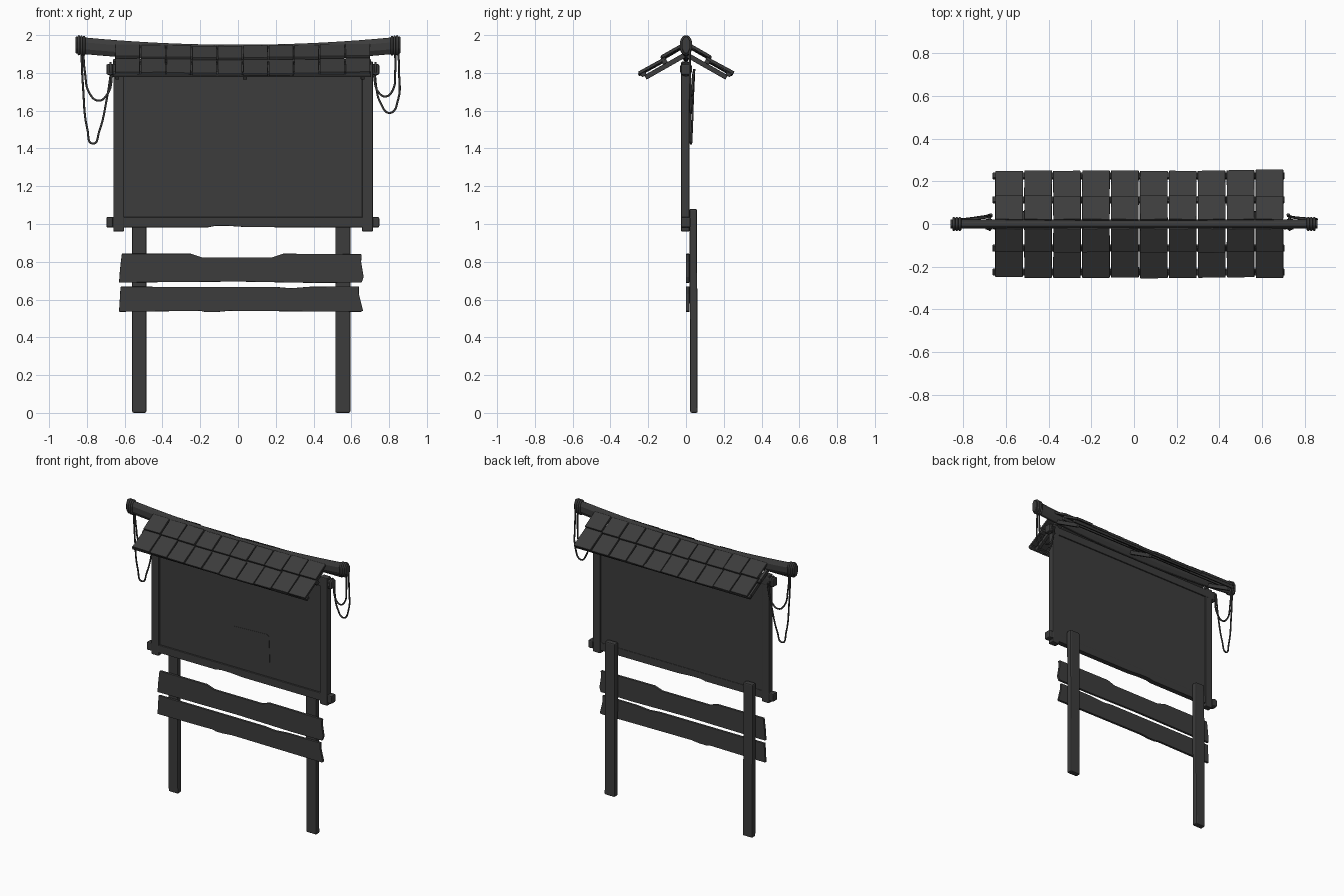
import bpy, bmesh, math, random
from mathutils import Matrix, Vector

random.seed(4)
cube = bpy.data.objects.get("Cube")
if cube:
    bpy.data.objects.remove(cube, do_unlink=True)

charcoal = bpy.data.materials.new("charcoal wood")
charcoal.use_nodes = True
COLOUR = (0.045, 0.045, 0.045, 1)
charcoal.diffuse_color = COLOUR
charcoal.node_tree.nodes["Principled BSDF"].inputs["Base Color"].default_value = COLOUR


def finish(name, bm, bevel=0.0):
    bmesh.ops.recalc_face_normals(bm, faces=bm.faces)
    mesh = bpy.data.meshes.new(name)
    bm.to_mesh(mesh)
    bm.free()
    mesh.materials.append(charcoal)
    ob = bpy.data.objects.new(name, mesh)
    bpy.context.collection.objects.link(ob)
    if bevel:
        mod = ob.modifiers.new("Soft edges", "BEVEL")
        mod.width = bevel
        mod.segments = 2
        mod.limit_method = "ANGLE"
    return ob


def add_box(bm, x, y, z, rot=None):
    """Box from (low, high) ranges, optionally rotated about its centre."""
    spans = (x, y, z)
    centre = Vector([(a + b) / 2 for a, b in spans])
    size = [b - a for a, b in spans]
    m = Matrix.Translation(centre) @ (rot or Matrix()) @ Matrix.Diagonal((*size, 1))
    bmesh.ops.create_cube(bm, size=1, matrix=m)


def box(name, x, y, z, bevel=0.006, rot=None):
    bm = bmesh.new()
    add_box(bm, x, y, z, rot)
    return finish(name, bm, bevel)


def outline(name, points, y0, y1, bevel=0.003):
    """Extrude an (x, z) outline from y0 to y1."""
    bm = bmesh.new()
    face = bm.faces.new([bm.verts.new((x, y0, z)) for x, z in points])
    ext = bmesh.ops.extrude_face_region(bm, geom=[face])
    verts = [v for v in ext["geom"] if isinstance(v, bmesh.types.BMVert)]
    bmesh.ops.translate(bm, vec=(0, y1 - y0, 0), verts=verts)
    return finish(name, bm, bevel)


def sloped(bm, x, start, end, thick, turn=0.0):
    """Slab running between two (y, z) points."""
    (y0, z0), (y1, z1) = start, end
    length = math.hypot(y1 - y0, z1 - z0)
    cy, cz = (y0 + y1) / 2, (z0 + z1) / 2
    rot = Matrix.Rotation(math.atan2(z1 - z0, y1 - y0), 4, "X") @ Matrix.Rotation(turn, 4, "Z")
    add_box(bm, x, (cy - length / 2, cy + length / 2),
            (cz - thick / 2, cz + thick / 2), rot)


def rope(name, points, radius=0.006, closed=False):
    curve = bpy.data.curves.new(name, "CURVE")
    curve.dimensions = "3D"
    curve.bevel_depth = radius
    curve.bevel_resolution = 2
    curve.resolution_u = 6
    curve.use_fill_caps = True
    spline = curve.splines.new("BEZIER")
    spline.bezier_points.add(len(points) - 1)
    for bp, co in zip(spline.bezier_points, points):
        bp.co = co
        bp.handle_left_type = bp.handle_right_type = "AUTO"
    spline.use_cyclic_u = closed
    curve.materials.append(charcoal)
    ob = bpy.data.objects.new(name, curve)
    bpy.context.collection.objects.link(ob)


# Legs behind the board, leaning very slightly outward
for side, x0, x1 in (("right", -0.56, -0.485), ("left", 0.515, 0.595)):
    leg = box(side + "_leg", (x0, x1), (0.022, 0.062), (0, 1.08), 0.008)
    for v in leg.data.vertices:
        if v.co.z > 0.5:
            v.co.y -= 0.004

# Worn cross planks
outline("upper_plank", [(-0.63, 0.69), (-0.625, 0.76), (-0.615, 0.843), (-0.25, 0.843), (-0.19, 0.823),
                        (0.18, 0.823), (0.24, 0.843), (0.655, 0.84), (0.652, 0.8), (0.665, 0.72),
                        (0.655, 0.69), (0.4, 0.688), (0, 0.695)], 0.0, 0.018)
outline("lower_plank", [(-0.63, 0.535), (-0.622, 0.668), (0.2, 0.667), (0.28, 0.66), (0.38, 0.668),
                        (0.64, 0.67), (0.64, 0.63), (0.662, 0.54), (0.65, 0.535), (-0.05, 0.54),
                        (-0.12, 0.533), (-0.17, 0.533), (-0.2, 0.54)], 0.0, 0.018)

# Notice board, its frame and the pinned sheet
box("board", (-0.62, 0.67), (-0.01, 0.012), (1.0, 1.82), 0)
for side, x0, x1 in (("right", -0.66, -0.603), ("left", 0.657, 0.715)):
    box(side + "_frame_post", (x0, x1), (-0.026, 0.018), (0.96, 1.86), 0.006)
outline("bottom_rail", [(-0.695, 0.982), (-0.695, 1.036), (0.745, 1.036), (0.745, 0.982),
                        (0.05, 0.983), (-0.05, 0.99), (-0.12, 0.99), (-0.16, 0.982)], -0.022, 0.015)
box("top_rail", (-0.695, 0.745), (-0.022, 0.02), (1.79, 1.847))
for x in (-0.679, 0.73):
    for z in (1.009, 1.818):
        box("rail_end", (x - 0.018, x + 0.018), (-0.027, 0.024), (z - 0.028, z + 0.028), 0.008)
outline("pinned_sheet", [(-0.03, 1.12), (-0.015, 1.108), (0.24, 1.122), (0.257, 1.14), (0.25, 1.32),
                         (0.235, 1.333), (-0.03, 1.322), (-0.043, 1.31)], -0.013, -0.009, 0)

# Sagging ridge beam, swept from an eight-sided section
def sag(x):
    return 0.042 * (x / 0.85) ** 2


bm = bmesh.new()
rings = []
N = 24
for i in range(N + 1):
    x = -0.86 + 1.72 * i / N
    ring = []
    for k in range(8):
        a = math.tau * (k + 0.5) / 8
        ring.append(bm.verts.new((x, 0.022 * math.cos(a) / 0.924,
                                  1.905 + sag(x) + 0.044 * math.sin(a) / 0.924)))
    rings.append(ring)
for r0, r1 in zip(rings, rings[1:]):
    for k in range(8):
        bm.faces.new((r0[k], r0[k - 1], r1[k - 1], r1[k]))
bm.faces.new(rings[0])
bm.faces.new(rings[-1])
finish("ridge_beam", bm, 0.004)

# Rope bindings around the beam ends and top rail
for s in (-1, 1):
    for x in (0.815, 0.829, 0.843):
        rope("beam_binding", [(s * x, 0.026 * math.cos(a), 1.905 + sag(x) + 0.046 * math.sin(a))
                              for a in [math.tau * k / 8 for k in range(8)]], 0.007, True)
for x in (-0.675, 0.728):
    rope("rail_binding", [(x, 0.027 * math.cos(a), 1.82 + 0.032 * math.sin(a))
                          for a in [math.tau * k / 8 for k in range(8)]], 0.006, True)

# Roof: two rows of shingles on each slope, with purlins and rafters beneath
rows = {"upper": ((0.018, 1.937), (0.13, 1.874)), "lower": ((0.108, 1.868), (0.25, 1.79))}
X0, X1, COUNT = -0.652, 0.702, 10
step = (X1 - X0) / COUNT
for s, face in ((-1, "front"), (1, "back")):
    for row, (start, end) in rows.items():
        bm = bmesh.new()
        for i in range(COUNT):
            x = X0 + i * step
            lift = 0.45 * sag(x + step / 2) + random.uniform(-0.002, 0.002)
            reach = random.uniform(-0.005, 0.003)
            sloped(bm, (x + 0.003, x + step - 0.003),
                   (s * start[0], start[1] + lift), (s * (end[0] + reach), end[1] + lift),
                   0.016, random.uniform(-0.012, 0.012))
        finish(f"{face}_{row}_shingles", bm, 0.003)
    for y, z in ((0.113, 1.858), (0.225, 1.792)):
        slope = Matrix.Rotation(-s * 0.5, 4, "X")
        box(face + "_purlin", (-0.662, 0.705), (s * y - 0.014, s * y + 0.014),
            (z - 0.01, z + 0.01), 0.003, slope)
    bm = bmesh.new()
    for x in (-0.64, 0.037, 0.66):
        sloped(bm, (x - 0.011, x + 0.011), (0, 1.898), (s * 0.215, 1.776), 0.026)
    finish(face + "_rafters", bm, 0.003)

# Hanging ropes looped from the beam ends to the top rail
loops = {
    "right_long_rope": [(-0.83, 1.93), (-0.82, 1.72), (-0.797, 1.5), (-0.768, 1.425),
                        (-0.735, 1.49), (-0.695, 1.66), (-0.67, 1.82)],
    "right_short_rope": [(-0.82, 1.92), (-0.81, 1.8), (-0.785, 1.69), (-0.738, 1.653),
                         (-0.69, 1.69), (-0.668, 1.78), (-0.668, 1.82)],
    "left_long_rope": [(0.848, 1.93), (0.853, 1.8), (0.848, 1.66), (0.805, 1.588),
                       (0.755, 1.64), (0.73, 1.74), (0.725, 1.82)],
    "left_short_rope": [(0.832, 1.92), (0.832, 1.8), (0.82, 1.71), (0.782, 1.675),
                        (0.742, 1.7), (0.722, 1.77), (0.72, 1.82)],
}
for name, path in loops.items():
    last = len(path) - 1
    rope(name, [(x, 0.02 + 0.024 * (i / last) ** 2, z) for i, (x, z) in enumerate(path)], 0.0055)
